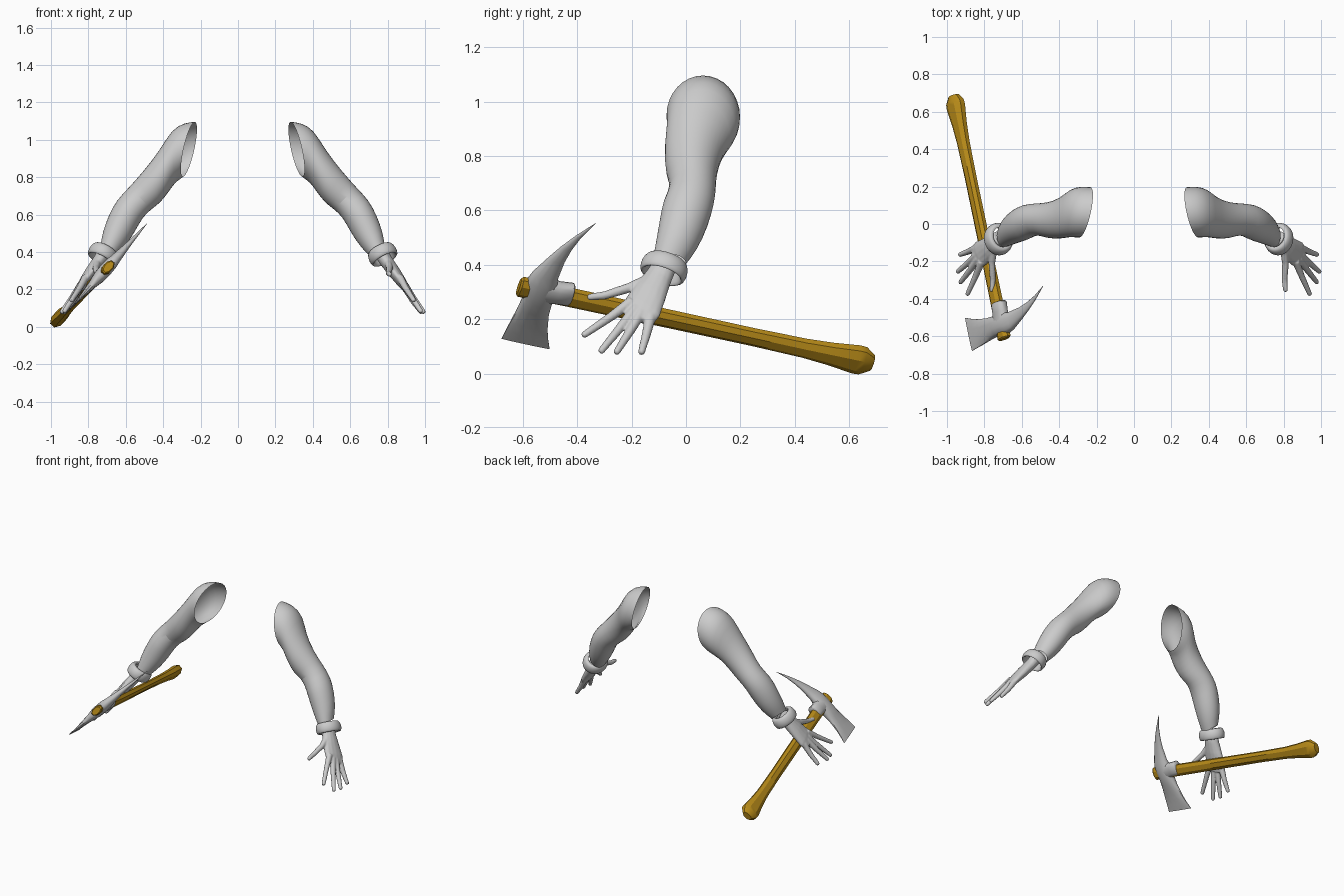
import bpy, bmesh, math
from mathutils import Vector as V

if "Cube" in bpy.data.objects:
    bpy.data.objects.remove(bpy.data.objects["Cube"])


def material(name, rgb):
    m = bpy.data.materials.new(name)
    m.diffuse_color = (*rgb, 1)
    m.use_nodes = True
    m.node_tree.nodes["Principled BSDF"].inputs["Base Color"].default_value = m.diffuse_color
    return m


SLEEVE = material("pale grey", (0.6, 0.6, 0.6))
STEEL = material("steel grey", (0.55, 0.55, 0.55))
WOOD = material("amber wood", (0.5, 0.27, 0.01))


def loft(bm, rings, caps=True):
    """Skin a list of point rings."""
    loops = [[bm.verts.new(p) for p in r] for r in rings]
    n = len(loops[0])
    for a, b in zip(loops, loops[1:]):
        for i in range(n):
            j = (i + 1) % n
            bm.faces.new((a[i], a[j], b[j], b[i]))
    if caps:
        bm.faces.new(loops[0][::-1])
        bm.faces.new(loops[-1])


def ellipse(c, u, v, n=16, power=1.0):
    """Ring around c with half axes u and v; power < 1 squares it off."""
    out = []
    for i in range(n):
        a = 2 * math.pi * (i + 0.5) / n
        f = [math.copysign(abs(q) ** power, q) for q in (math.cos(a), math.sin(a))]
        out.append(V(c) + V(u) * f[0] + V(v) * f[1])
    return out


def finish(bm, name, mat, mirror=False, angle=40):
    if mirror:
        for v in bm.verts:
            v.co.x = 0.05 - v.co.x
    bmesh.ops.recalc_face_normals(bm, faces=bm.faces)
    me = bpy.data.meshes.new(name)
    bm.to_mesh(me)
    bm.free()
    me.materials.append(mat)
    ob = bpy.data.objects.new(name, me)
    bpy.context.collection.objects.link(ob)
    bpy.ops.object.select_all(action='DESELECT')
    ob.select_set(True)
    bpy.context.view_layer.objects.active = ob
    bpy.ops.object.shade_smooth_by_angle(angle=math.radians(angle))
    return ob


# Sleeve sections: upper x, z, lower x, z, front y, back y, skew
SECTIONS = [
    (.28, 1.10, .345, .80, -.075, .20, .03),
    (.335, 1.095, .36, .785, -.075, .205, .015),
    (.405, 1.06, .385, .77, -.072, .19, 0),
    (.465, .95, .42, .72, -.082, .14, 0),
    (.56, .83, .465, .66, -.08, .115, 0),
    (.635, .745, .51, .63, -.053, .112, 0),
    (.70, .68, .56, .585, -.088, .108, 0),
    (.742, .60, .60, .505, -.10, .085, 0),
    (.775, .51, .655, .425, -.115, .048, 0),
    (.785, .44, .705, .375, -.125, 0, 0),
]
FINGERS = [  # centre lines from knuckle to tip
    [(.865, -.20, .265), (.895, -.275, .21), (.94, -.375, .142)],
    [(.88, -.185, .24), (.925, -.245, .165), (.978, -.312, .083)],
    [(.89, -.165, .225), (.94, -.21, .15), (.992, -.255, .079)],
    [(.895, -.13, .21), (.935, -.147, .14), (.98, -.164, .078)],
    [(.80, -.13, .35), (.81, -.21, .315), (.805, -.30, .287), (.81, -.355, .281)],
]
PALM = [  # centre, half width, half thickness
    ((.765, -.075, .40), .045, .040),
    ((.79, -.10, .355), .052, .036),
    ((.83, -.13, .30), .065, .034),
    ((.87, -.158, .245), .075, .028),
    ((.897, -.182, .205), .066, .020),
]


def finger_rings(path):
    rings, pts = [], [V(p) for p in path]
    last = len(pts) - 1
    for i, p in enumerate(pts):
        d = (pts[min(i + 1, last)] - pts[max(i - 1, 0)]).normalized()
        u = d.cross(V((0.7, 0, 0.7))).normalized()
        w = d.cross(u)
        r = .021 - .008 * i / last
        rings.append(ellipse(p, u * r, w * r, 10))
        if i == last:  # rounded tip
            rings.append(ellipse(p + d * .008, u * r * .65, w * r * .65, 10))
    return rings


for side, mirror in (("left", False), ("right", True)):
    # Sleeve
    bm = bmesh.new()
    rings = []
    for ux, uz, lx, lz, y0, y1, k in SECTIONS:
        c = V(((ux + lx) / 2, (y0 + y1) / 2, (uz + lz) / 2))
        up = V((ux - c.x, 0, uz - c.z))
        rings.append(ellipse(c, up, (-k, (y1 - y0) / 2, 0)))
    loft(bm, rings, caps=False)
    ob = finish(bm, side + "_sleeve", SLEEVE, mirror)
    ob.modifiers.new("smooth", 'SUBSURF').levels = 1

    # Rolled cuff
    bm = bmesh.new()
    d = V((.44, -.30, -.85)).normalized()
    v = d.cross(V((.85, 0, .44))).normalized()
    u = v.cross(d)
    profile = [(.056, -.035), (.074, -.04), (.087, -.02), (.091, .008),
               (.084, .032), (.074, .033), (.064, .01), (.058, -.02)]
    loft(bm, [ellipse(V((.773, -.08, .387)) + d * h, u * r * .9, v * r, 20)
              for r, h in profile], caps=False)
    ob = finish(bm, side + "_cuff", SLEEVE, mirror, 80)
    ob.modifiers.new("smooth", 'SUBSURF').levels = 1

    # Hand: palm and fingers fused into one skin
    bm = bmesh.new()
    w = V((.32, .83, -.45)).normalized()
    t = w.cross(V((.125, -.095, -.17))).normalized()
    loft(bm, [ellipse(c, w * a, t * b, 14) for c, a, b in PALM])
    for path in FINGERS:
        loft(bm, finger_rings(path))
    ob = finish(bm, side + "_hand", SLEEVE, mirror, 180)
    rm = ob.modifiers.new("fuse", 'REMESH')
    rm.mode, rm.voxel_size, rm.use_smooth_shade = 'VOXEL', .005, True
    sm = ob.modifiers.new("soften", 'SMOOTH')
    sm.factor, sm.iterations = .5, 4

# Pick axe frame: A along the handle, B towards the spike, N across the blade
O = V((-.702, -.57, .311))
A = V((.2, -.956, .207)).normalized()
B = V((.64, .287, .712))
B = (B - A * B.dot(A)).normalized()
N = A.cross(B)

# Handle: position, half height, half thickness
bm = bmesh.new()
HANDLE = [(.047, .036, .020), (.04, .044, .026), (-.15, .040, .027),
          (-.45, .038, .027), (-.85, .037, .026), (-1.05, .040, .028),
          (-1.15, .048, .031), (-1.25, .062, .037), (-1.275, .060, .036),
          (-1.312, .034, .022)]
loft(bm, [ellipse(O + A * s, B * h, N * w, 8, .9) for s, h, w in HANDLE])
finish(bm, "axe_handle", WOOD, angle=30)

# Head: distance towards spike, rear and front edge, half thickness
bm = bmesh.new()
HEAD = [(-.266, -.154, .036, .003), (-.22, -.134, .032, .008),
        (-.175, -.118, .028, .013), (-.10, -.100, .020, .024),
        (-.05, -.095, .018, .034), (0, -.092, .021, .036),
        (.045, -.09, .025, .034), (.08, -.08, .017, .028),
        (.167, -.08, -.018, .018), (.23, -.088, -.046, .012),
        (.297, -.104, -.082, .007), (.379, -.136, -.134, .001)]
loft(bm, [ellipse(O + B * t + A * (s0 + s1) / 2, A * (s1 - s0) / 2, N * w, 12, .85)
          for t, s0, s1, w in HEAD])
finish(bm, "axe_head", STEEL, angle=50)

# Socket collar around the handle
bm = bmesh.new()
loft(bm, [ellipse(O + A * s + B * t, B * h, N * w, 14, .85)
          for s, t, h, w in [(-.05, .005, .055, .035), (-.10, .01, .047, .033),
                             (-.148, .015, .047, .034), (-.153, .015, .042, .029)]])
finish(bm, "axe_collar", STEEL, angle=50)
